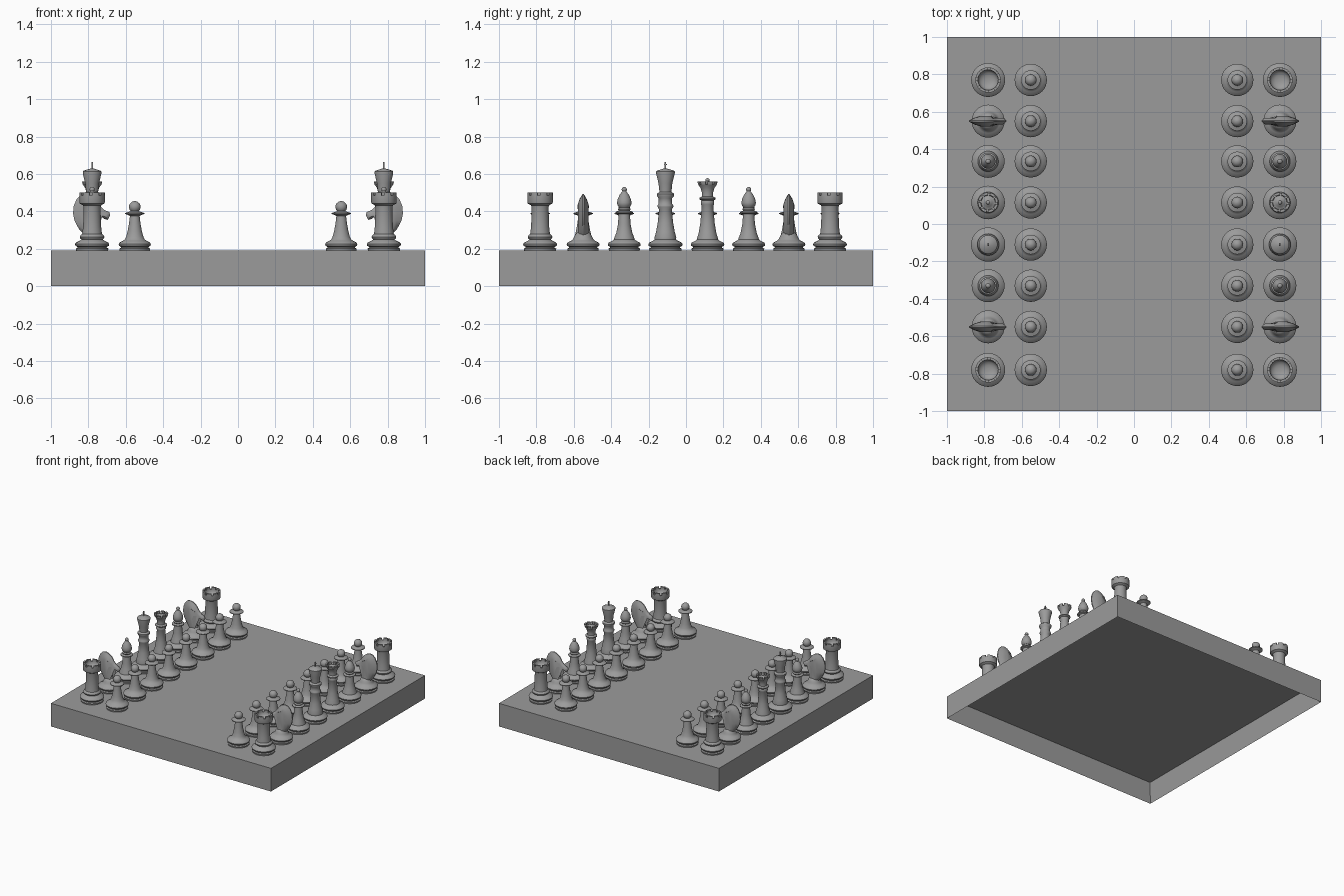
import bpy, bmesh, math
from mathutils import Matrix

if "Cube" in bpy.data.objects:
    bpy.data.objects.remove(bpy.data.objects["Cube"])

SEG = 32
TOP = 0.19  # playing surface height

grey = bpy.data.materials.new("dark_grey")
grey.diffuse_color = (.33, .33, .33, 1)
grey.use_nodes = True
grey.node_tree.nodes["Principled BSDF"].inputs["Base Color"].default_value = grey.diffuse_color


def finish(bm, name, smooth=True):
    bmesh.ops.recalc_face_normals(bm, faces=bm.faces)
    for f in bm.faces:
        f.smooth = smooth
    for e in bm.edges:
        e.smooth = len(e.link_faces) == 2 and e.calc_face_angle(0) < math.radians(40)
    me = bpy.data.meshes.new(name)
    bm.to_mesh(me)
    bm.free()
    me.materials.append(grey)
    return me


def place(name, me, x=0, y=0, turn=0):
    ob = bpy.data.objects.new(name, me)
    ob.location = (x, y, 0)
    ob.rotation_euler.z = turn
    bpy.context.collection.objects.link(ob)
    return ob


def lathe(bm, profile):
    """Revolve (radius, z) points about z; ends are closed on the axis."""
    rings = []
    for r, z in profile:
        rings.append([bm.verts.new((r * math.cos(2 * math.pi * i / SEG),
                                    r * math.sin(2 * math.pi * i / SEG), z)) for i in range(SEG)])
    for a, b in zip(rings, rings[1:]):
        for i in range(SEG):
            j = (i + 1) % SEG
            bm.faces.new((a[i], a[j], b[j], b[i]))
    bm.faces.new(rings[0][::-1])
    bm.faces.new(rings[-1])
    bm.normal_update()


def battlements(bm, z, height, keep, flare=1.0):
    """Raise groups of faces of the flat rim at height z."""
    picked = []
    for f in bm.faces:
        if len(f.verts) == 4 and all(abs(v.co.z - z) < 1e-5 for v in f.verts):
            c = f.calc_center_median()
            if int((math.atan2(c.y, c.x) % (2 * math.pi)) / (2 * math.pi) * SEG) % 4 < keep:
                picked.append(f)
    res = bmesh.ops.extrude_face_region(bm, geom=picked)
    for v in res['geom']:
        if isinstance(v, bmesh.types.BMVert):
            v.co = (v.co.x * flare, v.co.y * flare, v.co.z + height)


def box(bm, size, centre):
    bmesh.ops.create_cube(bm, size=1, matrix=Matrix.Translation(centre) @ Matrix.Diagonal((*size, 1)))


def ball(r, zc, start, end=88, n=9):
    return [(r * math.cos(math.radians(start + (end - start) * i / (n - 1))),
             zc + r * math.sin(math.radians(start + (end - start) * i / (n - 1)))) for i in range(n)]


def base(s=1.0):
    return [(r * s, TOP + z) for r, z in
            ((.082, 0), (.084, .011), (.075, .016), (.075, .020), (.086, .026), (.088, .035),
             (.083, .043), (.064, .053), (.055, .060))]


# Hollow board, open underneath
bm = bmesh.new()
box(bm, (2, 2, TOP), (0, 0, TOP / 2))
bm.normal_update()
bottom = min(bm.faces, key=lambda f: f.calc_center_median().z)
bmesh.ops.inset_region(bm, faces=[bottom], thickness=0.025)
for v in bottom.verts:
    v.co.z = TOP - 0.02
place("board", finish(bm, "board", False))

meshes = {}

# Pawn
bm = bmesh.new()
lathe(bm, base(.98) + [(.046, .265), (.038, .295), (.030, .34), (.026, .375), (.034, .380),
                       (.052, .386), (.052, .391), (.030, .398), (.020, .402)] + ball(.031, .424, -45))
meshes["pawn"] = finish(bm, "pawn")

# Rook with a battlement crown and dished top
bm = bmesh.new()
lathe(bm, base(1.03) + [(.064, .256), (.066, .264), (.062, .272), (.053, .279), (.048, .32), (.045, .42),
                        (.048, .432), (.066, .442), (.068, .448), (.068, .484),
                        (.054, .484), (.052, .468), (.042, .455), (.025, .448), (.008, .446)])
battlements(bm, .484, .016, 3)
meshes["rook"] = finish(bm, "rook")

# Bishop
bm = bmesh.new()
lathe(bm, base() + [(.053, .260), (.043, .285), (.034, .33), (.030, .385), (.046, .391), (.046, .397),
                    (.030, .404), (.034, .412), (.026, .420), (.036, .432), (.039, .446), (.035, .466),
                    (.025, .488), (.014, .503), (.011, .507)] + ball(.014, .517, -40, n=6))
meshes["bishop"] = finish(bm, "bishop")

# Queen with a pointed, flared crown
bm = bmesh.new()
lathe(bm, base(1.02) + [(.055, .260), (.047, .285), (.038, .34), (.031, .43), (.036, .438),
                        (.036, .450), (.033, .458), (.044, .465), (.044, .472), (.030, .480),
                        (.030, .50), (.037, .525), (.050, .544), (.037, .544), (.032, .545),
                        (.022, .554), (.012, .560)] + ball(.011, .567, -30, n=5))
battlements(bm, .544, .016, 3, 1.08)
meshes["queen"] = finish(bm, "queen")

# King with a small finial
bm = bmesh.new()
lathe(bm, base(1.04) + [(.058, .262), (.050, .29), (.041, .34), (.034, .41), (.042, .424), (.042, .432),
                        (.036, .440), (.036, .470), (.046, .482), (.046, .494),
                        (.032, .504), (.037, .55), (.050, .604), (.050, .612),
                        (.044, .618), (.015, .627), (.006, .630)])
box(bm, (.008, .008, .040), (0, 0, .645))
box(bm, (.008, .015, .007), (0, 0, .651))
meshes["king"] = finish(bm, "king")

# Knight: round foot plus a lens-thick horse head facing +x
bm = bmesh.new()
lathe(bm, base() + [(.050, .260), (.044, .272), (.036, .285), (.020, .292)])
outline = [(-.036, .268), (-.070, .305), (-.094, .35), (-.102, .39), (-.098, .43), (-.083, .465),
           (-.062, .486), (-.035, .492), (-.008, .484), (.020, .463), (.042, .430), (.065, .408),
           (.092, .396), (.097, .380), (.084, .355), (.064, .360), (.045, .376), (.022, .372),
           (.014, .35), (.020, .31), (.036, .268)]
spine = [(-.018, .268), (-.030, .305), (-.038, .35), (-.040, .39), (-.038, .415), (-.034, .430),
         (-.027, .438), (-.018, .440), (-.006, .437), (.010, .430), (.026, .414), (.048, .396),
         (.075, .386), (.080, .380), (.074, .370), (.056, .376), (.034, .390), (.008, .388),
         (-.006, .35), (-.002, .31), (.014, .268)]
n = len(outline)
loops = []
for k, y in ((1, -.028), (.5, -.019), (0, -.004), (0, .004), (.5, .019), (1, .028)):
    loops.append([bm.verts.new((a[0] + (b[0] - a[0]) * k, y * (.6 if a[0] > .04 else 1),
                                a[1] + (b[1] - a[1]) * k)) for a, b in zip(outline, spine)])
for a, b in zip(loops, loops[1:]):
    for i in range(n):
        bm.faces.new((a[i], a[(i + 1) % n], b[(i + 1) % n], b[i]))
caps = [bm.faces.new(loops[0][::-1]), bm.faces.new(loops[-1])]
bmesh.ops.triangulate(bm, faces=caps)
meshes["knight"] = finish(bm, "knight")

# Set out both sides
rows = [.77, .55, .335, .115, -.11, -.33, -.55, -.78]
order = ["rook", "knight", "bishop", "queen", "king", "bishop", "knight", "rook"]
for side, sx, turn in (("left", -1, 0), ("right", 1, math.pi)):
    for i, (y, kind) in enumerate(zip(rows, order)):
        place(f"{side}_{kind}_{i}", meshes[kind], sx * .78, y, turn)
        place(f"{side}_pawn_{i}", meshes["pawn"], sx * .552, y, turn)
